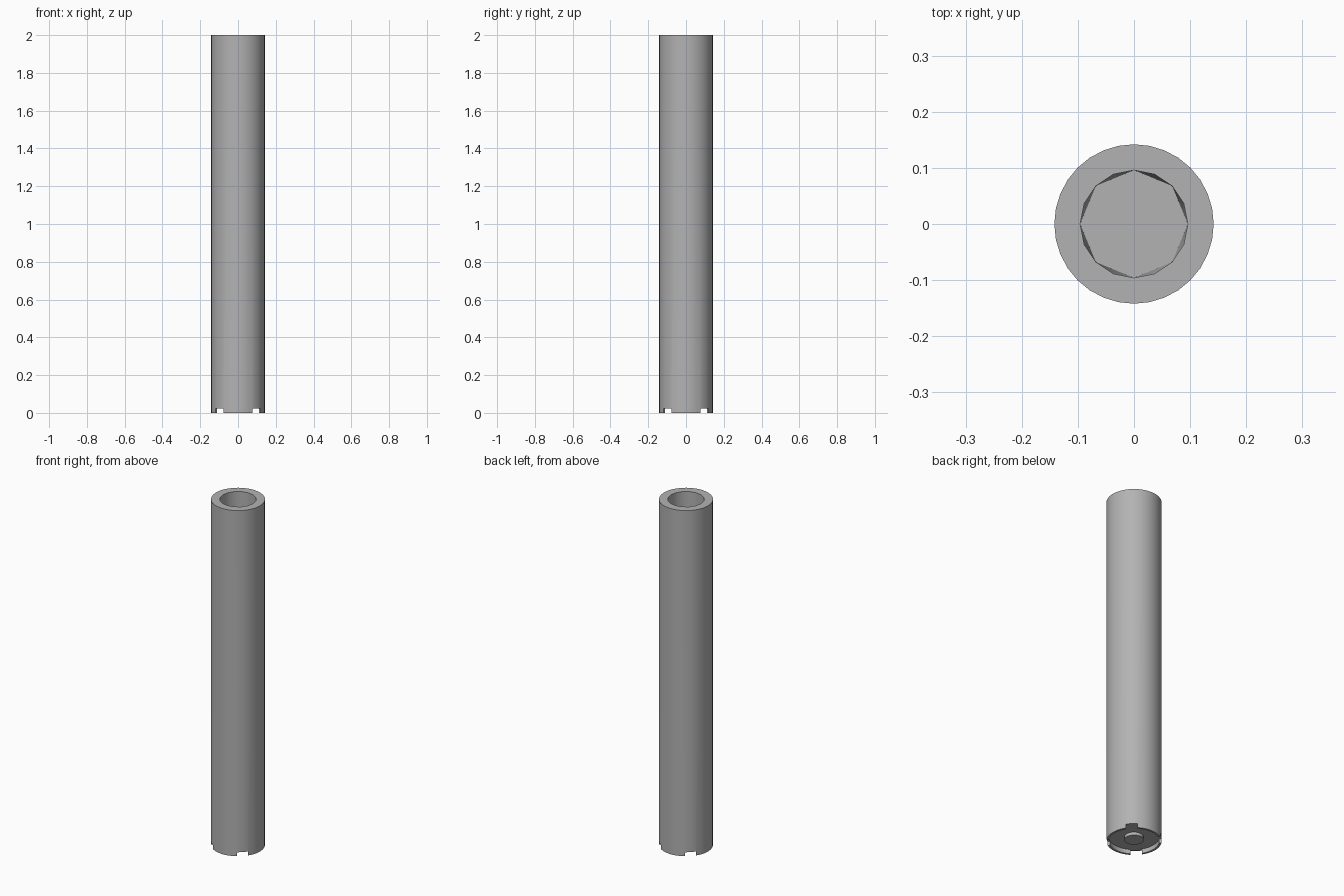
import bpy, bmesh
from math import cos, sin, pi, radians
from mathutils import Matrix

if "Cube" in bpy.data.objects:
    bpy.data.objects.remove(bpy.data.objects["Cube"])

R, BORE, RIM, H = 0.142, 0.096, 0.130, 2.0
RECESS_Z, NOTCH_H, FLOOR_Z = 0.025, 0.023, 0.06

# dark grey finish
grey = bpy.data.materials.new("dark_grey")
grey.diffuse_color = (0.45, 0.45, 0.45, 1)
grey.use_nodes = True
grey.node_tree.nodes["Principled BSDF"].inputs["Base Color"].default_value = grey.diffuse_color


def ring(bm, n, r, z):
    return [bm.verts.new((r * cos(2 * pi * i / n), r * sin(2 * pi * i / n), z)) for i in range(n)]


def bridge(bm, a, b):
    """Quads between equal rings, or triangles from a ring to one with half the sides."""
    n = len(b)
    for i in range(n):
        j = (i + 1) % n
        if len(a) == n:
            bm.faces.new((a[i], a[j], b[j], b[i]))
        else:
            p, q, s = a[2 * i], a[2 * i + 1], a[(2 * i + 2) % len(a)]
            bm.faces.new((p, q, b[i]))
            bm.faces.new((q, b[j], b[i]))
            bm.faces.new((q, s, b[j]))


def finish(bm, name):
    bmesh.ops.recalc_face_normals(bm, faces=bm.faces)
    mesh = bpy.data.meshes.new(name)
    bm.to_mesh(mesh)
    bm.free()
    mesh.materials.append(grey)
    ob = bpy.data.objects.new(name, mesh)
    bpy.context.collection.objects.link(ob)
    return ob


def smooth(ob):
    bpy.ops.object.select_all(action='DESELECT')
    ob.select_set(True)
    bpy.context.view_layer.objects.active = ob
    bpy.ops.object.shade_smooth_by_angle(angle=radians(30))


# tube: recessed underside, outer wall, top rim, bore narrowing to an octagonal floor
bm = bmesh.new()
rings = [ring(bm, 32, RIM, RECESS_Z), ring(bm, 32, RIM, 0), ring(bm, 32, R, 0),
         ring(bm, 32, R, H), ring(bm, 16, BORE, H), ring(bm, 8, BORE, FLOOR_Z)]
for a, b in zip(rings, rings[1:]):
    bridge(bm, a, b)
bm.faces.new(rings[0])
bm.faces.new(rings[-1])
tube = finish(bm, "tube")

# four notches through the bottom rim, on the diagonals
bm = bmesh.new()
for k in range(4):
    m = (Matrix.Rotation(pi / 4 + k * pi / 2, 4, 'Z')
         @ Matrix.Translation((R, 0, 0))
         @ Matrix.Diagonal((0.06, 0.06, 2 * NOTCH_H, 1)))
    bmesh.ops.create_cube(bm, size=1, matrix=m)
cutter = finish(bm, "notch_cutter")
cutter.hide_render = True
mod = tube.modifiers.new("notches", 'BOOLEAN')
mod.operation, mod.solver, mod.object = 'DIFFERENCE', 'EXACT', cutter
bpy.context.view_layer.objects.active = tube
bpy.ops.object.modifier_apply(modifier=mod.name)
bpy.data.objects.remove(cutter)
smooth(tube)

# small round boss under the base
bm = bmesh.new()
low, high = ring(bm, 32, 0.05, 0.008), ring(bm, 32, 0.05, RECESS_Z + 0.002)
bridge(bm, low, high)
bm.faces.new(low)
bm.faces.new(high)
smooth(finish(bm, "base_boss"))
